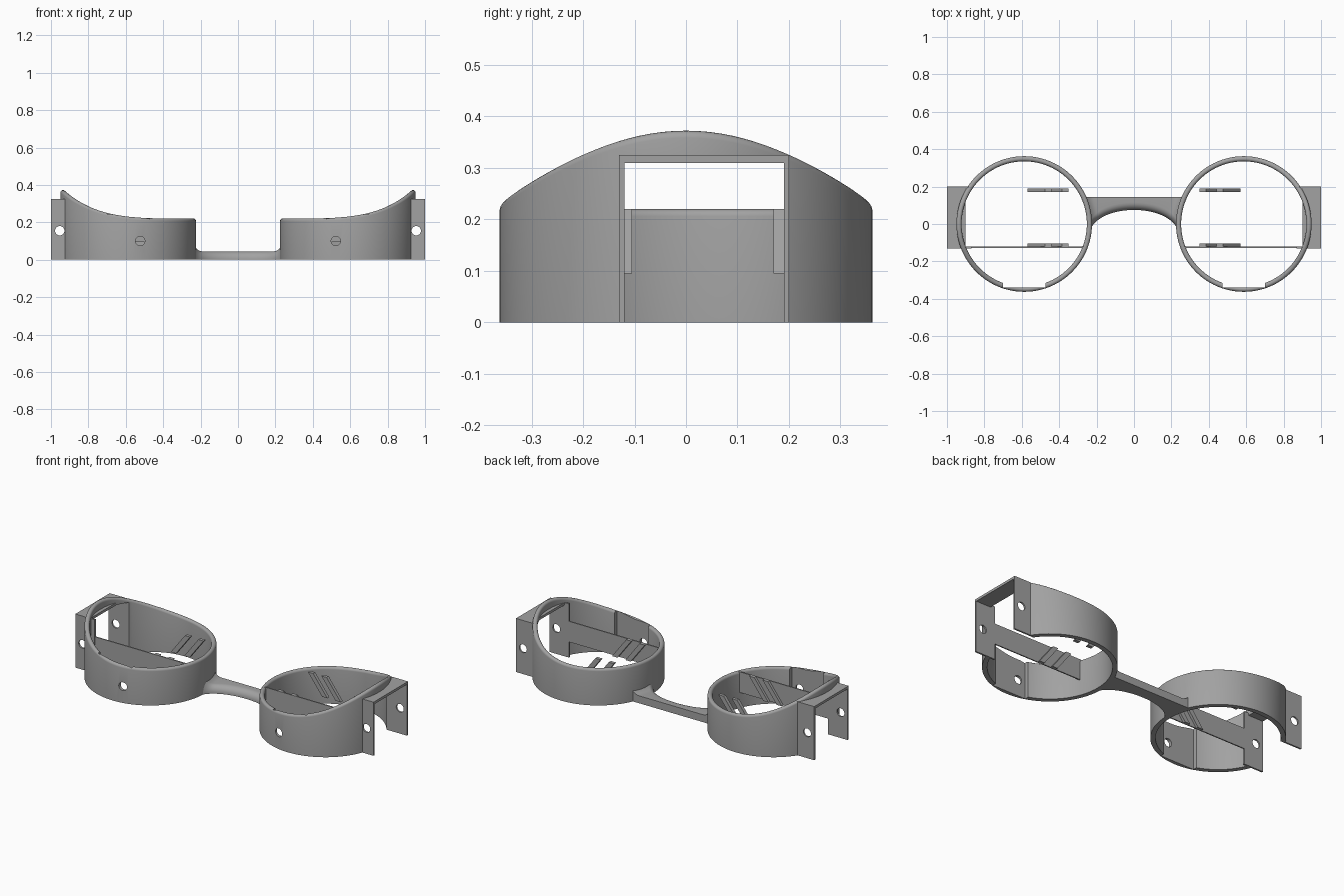
import bpy, bmesh, math
from mathutils import Matrix, Vector

if "Cube" in bpy.data.objects:
    bpy.data.objects.remove(bpy.data.objects["Cube"])

grey = bpy.data.materials.new("plain_grey")
grey.use_nodes = True
GREY = (0.36, 0.36, 0.36, 1)
grey.diffuse_color = GREY
grey.node_tree.nodes["Principled BSDF"].inputs["Base Color"].default_value = GREY

CX, R_OUT, R_IN = 0.587, 0.3625, 0.335   # cup centre and radii
SEG = 96


def finish(bm, name, smooth=False):
    bmesh.ops.recalc_face_normals(bm, faces=bm.faces)
    mesh = bpy.data.meshes.new(name)
    bm.to_mesh(mesh)
    bm.free()
    mesh.materials.append(grey)
    ob = bpy.data.objects.new(name, mesh)
    bpy.context.collection.objects.link(ob)
    if smooth:
        activate(ob)
        bpy.ops.object.shade_smooth_by_angle(angle=math.radians(35))
    return ob


def activate(ob):
    bpy.ops.object.select_all(action='DESELECT')
    ob.select_set(True)
    bpy.context.view_layer.objects.active = ob


def box(name, x, y, z):
    bm = bmesh.new()
    size = Vector((abs(x[1] - x[0]), y[1] - y[0], z[1] - z[0]))
    mid = Vector((sum(x), sum(y), sum(z))) / 2
    bmesh.ops.create_cube(bm, size=1, matrix=Matrix.Translation(mid) @ Matrix.Diagonal(size.to_4d()))
    return finish(bm, name)


def pin(name, x, y, z, radius, depth):
    bm = bmesh.new()
    place = Matrix.Translation((x, y, z)) @ Matrix.Rotation(math.pi / 2, 4, 'X')
    bmesh.ops.create_cone(bm, cap_ends=True, segments=32, radius1=radius,
                          radius2=radius, depth=depth, matrix=place)
    return finish(bm, name)


def cut(ob, cutters):
    activate(ob)
    for c in cutters:
        c.hide_render = True
        mod = ob.modifiers.new("cut", 'BOOLEAN')
        mod.operation = 'DIFFERENCE'
        mod.solver = 'EXACT'
        mod.object = c
        bpy.ops.object.modifier_apply(modifier=mod.name)
    for c in cutters:
        bpy.data.objects.remove(c)


def loft(bm, rings, closed):
    """Skin rows of equal length; each row is a closed section."""
    rows = [[bm.verts.new(p) for p in ring] for ring in rings]
    n = len(rows[0])
    for i in range(len(rows) if closed else len(rows) - 1):
        a, b = rows[i], rows[(i + 1) % len(rows)]
        for j in range(n):
            k = (j + 1) % n
            bm.faces.new((a[j], a[k], b[k], b[j]))
    if not closed:
        bm.faces.new(rows[0])
        bm.faces.new(rows[-1])


def rim_height(x):
    return 0.22 + 0.165 * (max(0, x - 0.225) / 0.725) ** 4


def cup(side, s):
    # round ring with a rim that sweeps up to the outer side
    bm = bmesh.new()
    half, mid = (R_OUT - R_IN) / 2, (R_OUT + R_IN) / 2
    rings = []
    for i in range(SEG):
        a = math.tau * i / SEG
        top = rim_height(CX + mid * math.cos(a)) - half
        section = [(R_IN, 0), (R_OUT, 0)]
        for k in range(9):
            t = math.pi * k / 8
            section.append((mid + half * math.cos(t), top + half * math.sin(t)))
        rings.append([(s * (CX + r * math.cos(a)), r * math.sin(a), z) for r, z in section])
    loft(bm, rings, True)
    ob = finish(bm, side + "_cup")
    cut(ob, [
        box("window_cutter", (s * 0.75, s * 1.1), (-0.12, 0.19), (-0.1, 0.31)),
        box("flat_cutter", (s * (CX - 0.113), s * (CX + 0.113)), (-0.34, -0.2), (-0.1, 0.5)),
        pin("hole_cutter", s * 0.523, -0.34, 0.1, 0.025, 0.2),
    ])
    activate(ob)
    bpy.ops.object.shade_smooth_by_angle(angle=math.radians(35))


def bracket(side, s):
    # box-shaped outer mount: two drilled cheeks under a roof
    for label, y in (("front", (-0.13, -0.12)), ("back", (0.19, 0.2))):
        cheek = box(f"{side}_{label}_cheek", (s * 0.87, s), y, (0, 0.325))
        cut(cheek, [pin("hole_cutter", s * 0.953, sum(y) / 2, 0.155, 0.025, 0.1)])
    box(side + "_bracket_roof", (s * 0.9, s), (-0.12, 0.19), (0.31, 0.325))
    # thin plate across the cup
    box(side + "_cross_plate", (s * 0.265, s * 0.88), (-0.127, -0.12), (0.095, 0.22))


def slanted_bar(name, s, x_low, y):
    rings = []
    for yy in y:
        rings.append([(s * x, yy, z) for x, z in (
            (x_low, 0.095), (x_low - 0.035, 0.095), (x_low - 0.13, 0.22), (x_low - 0.095, 0.22))])
    bm = bmesh.new()
    loft(bm, rings, False)
    finish(bm, name)


def bridge():
    # nose bridge with an arched, rounded front edge
    rings = []
    steps = 48
    for i in range(steps + 1):
        t = math.sin(math.pi * (i / steps - 0.5))
        front = 0.075 - 0.13 * (1 - math.sqrt(max(0, 1 - t * t)))
        height = 0.045 + 0.035 * max(0, (abs(t) - 0.8) / 0.2) ** 2
        section = [(front, 0), (0.145, 0), (0.145, height)]
        for k in range(7):
            a = math.pi / 2 * k / 6
            section.append((front + 0.04 * (1 - math.sin(a)), 0.005 + (height - 0.005) * math.cos(a)))
        rings.append([(t * (CX - math.sqrt(0.35 ** 2 - y * y)), y, z) for y, z in section])
    bm = bmesh.new()
    loft(bm, rings, False)
    finish(bm, "nose_bridge", True)


for side, s in (("left", 1), ("right", -1)):
    cup(side, s)
    bracket(side, s)
    for label, y in (("front", (-0.12, -0.105)), ("back", (0.17, 0.19))):
        slanted_bar(f"{side}_{label}_outer_bar", s, 0.57, y)
        slanted_bar(f"{side}_{label}_inner_bar", s, 0.48, y)
bridge()
